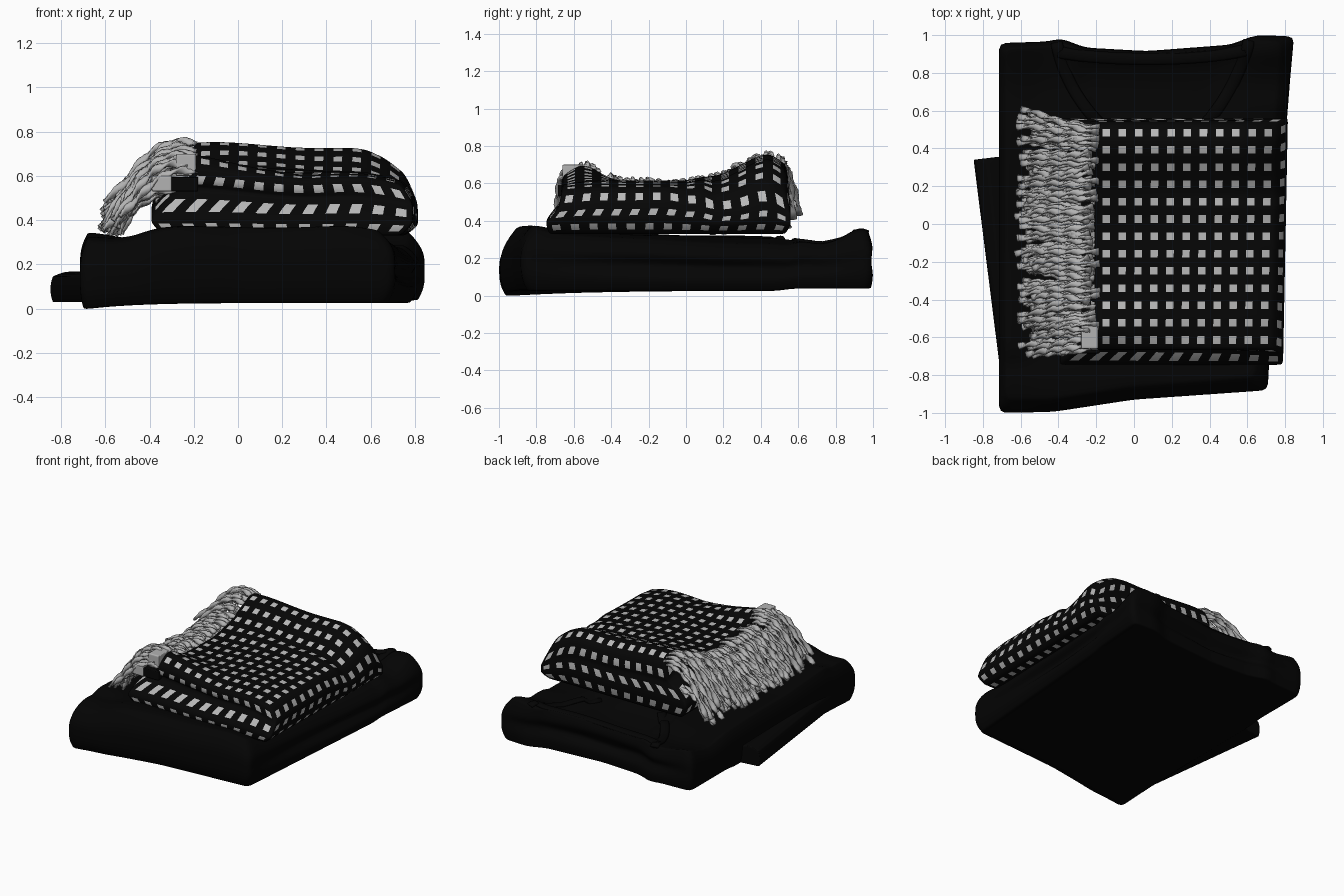
import bpy, bmesh, math, random
from mathutils import Vector, geometry

if "Cube" in bpy.data.objects:
    bpy.data.objects.remove(bpy.data.objects["Cube"])

random.seed(4)


def material(name, r, g, b):
    m = bpy.data.materials.new(name)
    m.diffuse_color = (r, g, b, 1)
    m.use_nodes = True
    m.node_tree.nodes["Principled BSDF"].inputs["Base Color"].default_value = m.diffuse_color
    return m


SHIRT = material("shirt black", 0.0012, 0.0012, 0.0012)
WOOL = material("scarf black", 0.0018, 0.0018, 0.0018)
CHECK = material("check grey", 0.48, 0.48, 0.48)
FRINGE = material("fringe grey", 0.45, 0.45, 0.45)


def interp(t, pts):
    if t <= pts[0][0]:
        return pts[0][1]
    for (a, p), (b, q) in zip(pts, pts[1:]):
        if t <= b:
            return p + (q - p) * (t - a) / (b - a)
    return pts[-1][1]


def bump(t, centre, width):
    return math.exp(-((t - centre) / width) ** 2)


def clamp(t):
    return max(0.0, min(1.0, t))


def even(n, rim=0.0):
    # evenly spaced lines, with an optional extra line close to each end
    out = [i / n for i in range(n + 1)]
    return [0, rim] + out[1:-1] + [1 - rim, 1] if rim else out


def check_lines(n, duty):
    # three cells per repeat: gap, check, gap
    out = []
    for i in range(n):
        out += [i / n, (i + 0.5 - duty / 2) / n, (i + 0.5 + duty / 2) / n]
    return out + [1.0]


def finish(bm, name, mats, subdiv):
    bmesh.ops.recalc_face_normals(bm, faces=bm.faces[:])
    me = bpy.data.meshes.new(name)
    bm.to_mesh(me)
    bm.free()
    for m in mats:
        me.materials.append(m)
    for p in me.polygons:
        p.use_smooth = True
    ob = bpy.data.objects.new(name, me)
    bpy.context.collection.objects.link(ob)
    if subdiv:
        mod = ob.modifiers.new("soften", 'SUBSURF')
        mod.levels = mod.render_levels = subdiv


def block(name, us, vs, ws, shape, mats, checks=False):
    """Gridded box surface bent into a soft folded bundle by shape(u, v, w)."""
    bm = bmesh.new()
    axes, cache = (us, vs, ws), {}

    def vert(p):
        if p not in cache:
            cache[p] = bm.verts.new(shape(us[p[0]], vs[p[1]], ws[p[2]]))
        return cache[p]

    for a in range(3):
        b, c = (a + 1) % 3, (a + 2) % 3
        for end in (0, len(axes[a]) - 1):
            for i in range(len(axes[b]) - 1):
                for j in range(len(axes[c]) - 1):
                    quad = []
                    for di, dj in ((0, 0), (1, 0), (1, 1), (0, 1)):
                        p = [0, 0, 0]
                        p[a], p[b], p[c] = end, i + di, j + dj
                        quad.append(vert(tuple(p)))
                    f = bm.faces.new(quad)
                    f.material_index = int(checks and i % 3 == 1 and j % 3 == 1)
    finish(bm, name, mats, 1)


def tube(bm, path, ra, rb, twist=0.0, sides=8):
    """Elliptical tube along a path; twisting it gives a rope."""
    rings = []
    for k, p in enumerate(path):
        t = (path[min(k + 1, len(path) - 1)] - path[max(k - 1, 0)]).normalized()
        side = t.cross(Vector((0, 0, 1))).normalized()
        up = side.cross(t)
        c, s = math.cos(twist * k), math.sin(twist * k)
        ring = []
        for i in range(sides):
            th = 2 * math.pi * i / sides
            x, y = ra * math.cos(th), rb * math.sin(th)
            ring.append(bm.verts.new(p + side * (c * x - s * y) + up * (s * x + c * y)))
        rings.append(ring)
    for r0, r1 in zip(rings, rings[1:]):
        for i in range(sides):
            j = (i + 1) % sides
            bm.faces.new((r0[i], r0[j], r1[j], r1[i]))
    bm.faces.new(rings[0])
    bm.faces.new(rings[-1])


# Folded shirt
def shirt_top(x, y):
    z = interp(y, [(-1, .33), (-.9, .365), (-.8, .375), (-.7, .35), (-.2, .325), (.5, .31),
                   (.72, .275), (.85, .30), (.93, .33), (1, .31)])
    z -= 0.03 * bump(x, -.48, .12) + 0.045 * max(0, (x - .5) / .3) * (y < .6)
    z += 0.05 * bump(x, .70, .12) * bump(y, .93, .1) - .04 * clamp((-.4 - x) / .2) * (y < -.7)
    if .5 < y < .87 and abs(x - .1) < .3 + .3 * (y - .5):
        z -= 0.035
    return z + 0.006 * math.sin(7 * x + 3 * y) * math.sin(5 * y)


def shirt_shape(u, v, w):
    soft = (0.075 if w > .5 else .035) * abs(2 * w - 1) ** 3
    crease = 0.06 * bump(w, .5, .13)
    xl = -.715 + soft * .5
    xr = .71 + .14 * v - soft - crease * math.sin(math.pi * v)
    x = xl + (xr - xl) * u
    yf = interp(u, [(0, -1.0), (.2, -.995), (.5, -.93), (.8, -.90), (1, -.88)]) + soft
    yb = interp(u, [(0, .96), (.17, .97), (.22, .995), (.27, .94), (.5, .92), (.8, .955),
                    (.86, 1.005), (1, .995)]) - soft * .4 - crease * math.sin(math.pi * u)
    y = yf + (yb - yf) * v
    low = .025 - .03 * (1 - u) ** 6 * (1 - v) ** 4 + .012 * (y > .5)
    return x, y, low + (shirt_top(x, y) - low) * w


block("folded_shirt", even(24), even(30), even(10, .02), shirt_shape, [SHIRT])


# Sleeve showing at the left side
def sleeve_shape(u, v, w):
    xl = interp(v, [(0, -.70), (1, -.85)]) + 0.012 * abs(2 * w - 1) ** 2
    x = xl + (-.6 - xl) * u
    y = -.85 + (1.19 + .03 * u) * v
    return x, y, .03 + w * (.115 + .025 * math.sin(math.pi * min(1, u * 1.5)))


block("sleeve", even(6, .03), even(12, .01), even(4, .05), sleeve_shape, [SHIRT])

# Collar bands
bm = bmesh.new()
for a, b, c, d in (((-.41, .96), (-.38, .8), (-.3, .64), (-.15, .5)),
                   ((.61, .97), (.58, .85), (.5, .65), (.35, .5)),
                   ((-.4, .91), (-.15, .86), (.35, .86), (.59, .92))):
    flat = geometry.interpolate_bezier(*[Vector((*p, 0)) for p in (a, b, c, d)], 16)
    tube(bm, [Vector((p.x, p.y, shirt_top(p.x, p.y))) for p in flat], .032, .012)
finish(bm, "collar_bands", [SHIRT], 0)


# Folded checked scarf
def scarf_top(x, y):
    z = interp(y, [(-.75, .55), (-.65, .59), (-.5, .61), (0, .61), (.2, .65), (.40, .75),
                   (.47, .745), (.55, .68)])
    z += 0.09 * bump(y, -.56, .12) * clamp((.3 - x) / .5)
    z -= 0.03 * clamp((x + .1) / .8) * (y > .1)
    z -= (.02 + .05 * clamp((y + .1) / .4)) * max(0, (x - .5) / .2) ** 2
    return z + 0.006 * math.sin(9 * x + 5 * y)


def scarf_shape(u, v, w):
    e = abs(2 * w - 1)
    xl = interp(w, [(0, -.33), (.2, -.40), (.45, -.38), (.58, -.32), (.68, -.22), (.8, -.24), (1, -.19)])
    xr = .79 + .025 * v - .06 * e ** 3
    x = xl + (xr - xl) * u
    groove = .06 * bump(w, .66, .07) * (1 - u ** 3)
    yf = -.75 + .07 * clamp((w - .3) / .4) + .02 * e ** 3 + groove
    yb = .56 - .03 * e ** 3 - groove * .4
    y = yf + (yb - yf) * v
    return x, y, .33 + (scarf_top(x, y) - .33) * w


block("folded_scarf", check_lines(11, .60), check_lines(13, .54), check_lines(3, .54),
      scarf_shape, [WOOL, CHECK], True)


# Scarf hems at the front left
def hem(name, mat, x0, x1, y0, y1, z0, z1):
    block(name, even(3, .08), even(3, .08), even(3, .08),
          lambda u, v, w: (x0 + (x1 - x0) * u, y0 + (y1 - y0) * v, z0 + (z1 - z0) * w), [mat])


hem("lower_hem", FRINGE, -.39, -.30, -.69, -.48, .53, .60)
hem("lower_hem_weave", WOOL, -.31, -.18, -.685, -.48, .53, .595)
hem("upper_hem", FRINGE, -.28, -.19, -.66, -.52, .60, .70)

# Twisted fringe: two upper layers over a lower one
bm = bmesh.new()
for layer, count in ((0, 40), (1, 40), (2, 40)):
    for i in range(count):
        t = (i + .5) / count
        y = -.65 + 1.17 * t + random.uniform(-.015, .015)
        r = lambda s: random.uniform(-s, s)
        fan = .09 * max(0, t - .85) / .15 + r(.06)
        if layer < 2:
            top = scarf_top(-.2, y) - .005 - .03 * layer
            end = .40 + .25 * (top - .6) + r(.06) - .02 * layer
            pts = [(-.21 + r(.03), y, top), (-.36 + r(.03), y + fan * .3 + r(.04), top + .03 + r(.02)),
                   (-.45 + r(.03), y + fan * .7 + r(.03), top - .08 + r(.03)),
                   (-.57 + r(.05), y + fan, end)]
        else:
            pts = [(-.28, y, .53), (-.42, y + r(.03), .54 + r(.03)),
                   (-.50, y + fan * .6, .45 + r(.04)), (-.58 + r(.05), y + fan, .37 + r(.02))]
        path = geometry.interpolate_bezier(*[Vector(p) for p in pts], 18)
        tube(bm, path, .021, .011, .75)
finish(bm, "fringe", [FRINGE], 0)
